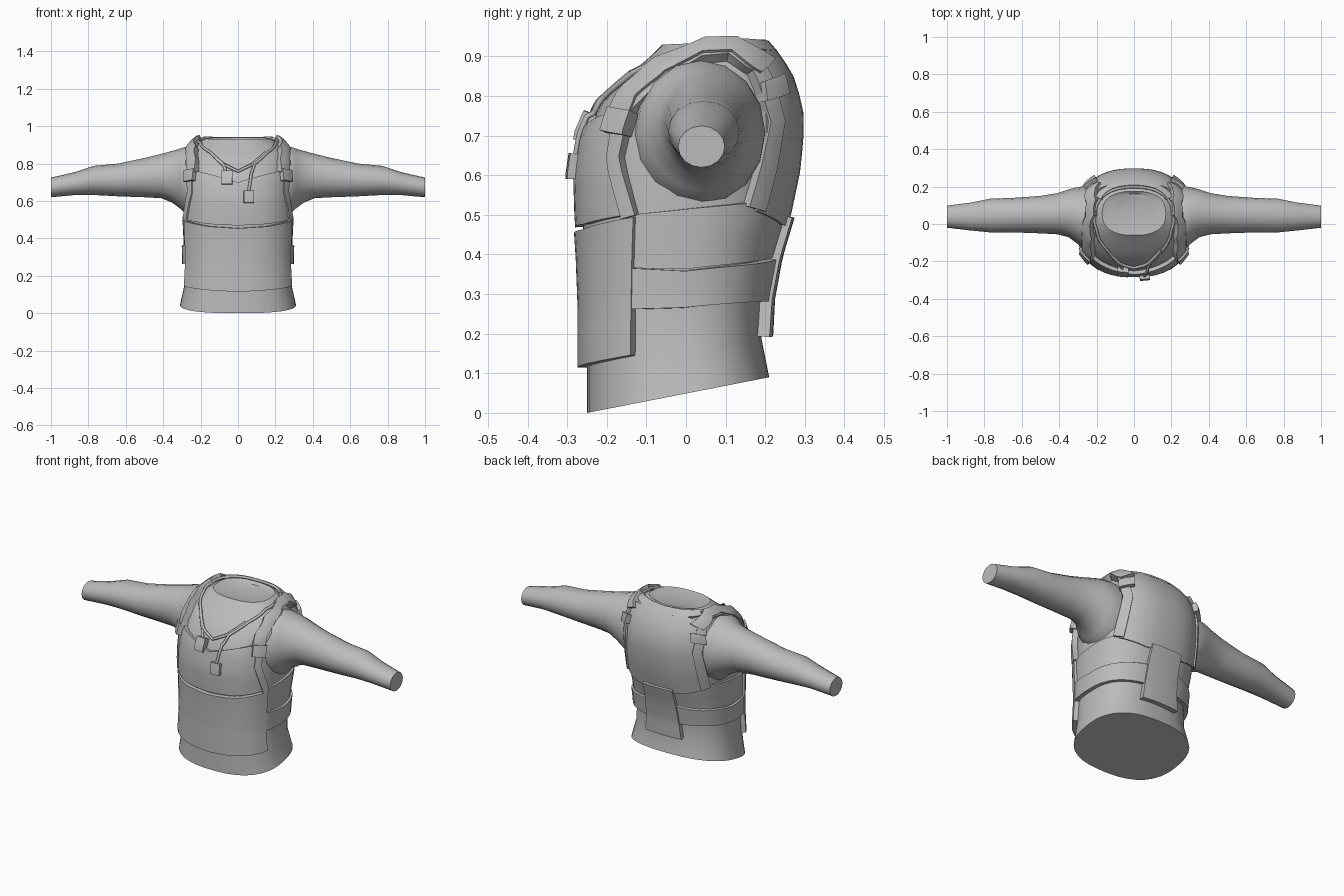
import bpy, bmesh
from math import sin, cos, radians, tau
from mathutils import Vector

if "Cube" in bpy.data.objects:
    bpy.data.objects.remove(bpy.data.objects["Cube"])

grey = bpy.data.materials.new("plain grey")
grey.use_nodes = True
grey.diffuse_color = (0.5, 0.5, 0.5, 1)
bsdf = next(n for n in grey.node_tree.nodes if n.type == 'BSDF_PRINCIPLED')
bsdf.inputs["Base Color"].default_value = (0.5, 0.5, 0.5, 1)

# Torso levels: front height, back height, half width, front y, back y
LEVELS = [
    (0.00, 0.09, 0.310, -0.250, 0.210), (0.12, 0.19, 0.285, -0.250, 0.190),
    (0.27, 0.29, 0.277, -0.250, 0.195), (0.40, 0.40, 0.280, -0.255, 0.215),
    (0.50, 0.50, 0.285, -0.262, 0.245), (0.60, 0.62, 0.287, -0.265, 0.270),
    (0.70, 0.74, 0.285, -0.250, 0.280), (0.78, 0.83, 0.277, -0.215, 0.260),
    (0.85, 0.89, 0.255, -0.150, 0.225), (0.90, 0.925, 0.210, -0.090, 0.195),
    (0.93, 0.94, 0.170, -0.060, 0.175)]


def skin(angle, level):
    """Point on the torso; angle in degrees from the front towards +x."""
    level = min(max(level, 0), LEVELS[-1][0])
    i = next(k for k in range(len(LEVELS) - 1) if level <= LEVELS[k + 1][0])
    a, b = LEVELS[i], LEVELS[i + 1]
    f = (level - a[0]) / (b[0] - a[0])
    zf, zb, rx, yf, yb = (p + (q - p) * f for p, q in zip(a, b))
    s, c = sin(radians(angle)), -cos(radians(angle))
    r = (abs(s) ** 2.5 + abs(c) ** 2.5) ** (-1 / 2.5)
    y = (yf + yb) / 2 + c * r * (yb - yf) / 2
    return Vector((rx * s * r, y, zf + (zb - zf) * (y - yf) / (yb - yf)))


def raised(angle, level, off):
    """Torso point pushed out along the surface normal."""
    du = skin(angle + 1, level) - skin(angle - 1, level)
    dv = skin(angle, level + 0.02) - skin(angle, level - 0.02)
    return skin(angle, level) + du.cross(dv).normalized() * off


def finish(name, bm, thickness=0):
    mesh = bpy.data.meshes.new(name)
    bm.to_mesh(mesh)
    bm.free()
    obj = bpy.data.objects.new(name, mesh)
    bpy.context.collection.objects.link(obj)
    mesh.materials.append(grey)
    bpy.ops.object.select_all(action='DESELECT')
    obj.select_set(True)
    bpy.context.view_layer.objects.active = obj
    if thickness:
        mod = obj.modifiers.new("thickness", 'SOLIDIFY')
        mod.thickness, mod.offset = thickness, -1
        bpy.ops.object.modifier_apply(modifier=mod.name)
    bpy.ops.object.shade_smooth_by_angle(angle=radians(35))
    return obj


def loft(name, rings):
    """Skin closed rings of points and cap both ends."""
    bm = bmesh.new()
    loops = [[bm.verts.new(p) for p in ring] for ring in rings]
    n = len(loops[0])
    for a, b in zip(loops, loops[1:]):
        for i in range(n):
            bm.faces.new((a[i], a[(i + 1) % n], b[(i + 1) % n], b[i]))
    bm.faces.new(loops[0])
    bm.faces.new(loops[-1])
    bmesh.ops.recalc_face_normals(bm, faces=bm.faces)
    return finish(name, bm)


def resample(line, steps):
    pts = []
    for (a, v), (b, w) in zip(line, line[1:]):
        pts += [(a + (b - a) * k / steps, v + (w - v) * k / steps) for k in range(steps)]
    return pts + [line[-1]]


def panel(name, edge_a, edge_b, off, cols=6, steps=4, side=1):
    """Thick plate lying on the torso between two (angle, level) edges."""
    bm = bmesh.new()
    rows = []
    for (a, v), (b, w) in zip(resample(edge_a, steps), resample(edge_b, steps)):
        rows.append([bm.verts.new(raised(side * (a + (b - a) * k / cols),
                                         v + (w - v) * k / cols, off))
                     for k in range(cols + 1)])
    for p, q in zip(rows, rows[1:]):
        for k in range(cols):
            bm.faces.new((p[k], p[k + 1], q[k + 1], q[k]))
    bm.normal_update()
    centre = Vector((0, 0, 0.4))
    if sum(f.normal.dot(f.calc_center_median() - centre) for f in bm.faces) < 0:
        bmesh.ops.reverse_faces(bm, faces=bm.faces)
    return finish(name, bm, off + 0.012)


# Shirt body with a sunken neck cap
angles = [360 * k / 40 for k in range(40)]
rings = [[skin(a, lv[0]) for a in angles] for lv in LEVELS]
neck = Vector((0, 0.06, 0.925))
rings.append([neck + Vector((0.125 * sin(radians(a)), -0.1 * cos(radians(a)), 0))
              for a in angles])
loft("shirt_body", rings)

# Sleeves: x, lowest y, highest y, lowest z, highest z
SLEEVE = [(0.20, -0.14, 0.20, 0.51, 0.89), (0.28, -0.125, 0.20, 0.53, 0.89),
          (0.31, -0.10, 0.195, 0.56, 0.88), (0.35, -0.07, 0.185, 0.59, 0.868),
          (0.41, -0.055, 0.165, 0.615, 0.852), (0.50, -0.05, 0.15, 0.62, 0.83),
          (0.64, -0.045, 0.14, 0.625, 0.80), (0.77, -0.045, 0.135, 0.632, 0.788),
          (0.87, -0.035, 0.115, 0.632, 0.755), (1.0, -0.02, 0.098, 0.62, 0.725)]
for side, word in ((1, "left"), (-1, "right")):
    loft(word + "_sleeve", [
        [Vector((side * x, (y0 + y1) / 2 + (y1 - y0) / 2 * cos(tau * k / 16),
                 (z0 + z1) / 2 + (z1 - z0) / 2 * sin(tau * k / 16))) for k in range(16)]
        for x, y0, y1, z0, z1 in SLEEVE])

    # Rim of the vest around the armhole
    panel(word + "_armhole_rim",
          [(65, .50), (55, .64), (57, .75), (72, .83), (90, .865),
           (110, .865), (124, .82), (130, .70), (124, .52)],
          [(58, .49), (48, .64), (49, .755), (60, .845), (88, .895),
           (115, .895), (134, .84), (139, .70), (134, .51)], 0.028, 3, side=side)
    # Strap over the shoulder and its buckles
    panel(word + "_shoulder_strap",
          [(56, .73), (58, .78), (68, .835), (90, .872), (112, .868), (128, .81)],
          [(44, .74), (46, .80), (55, .865), (88, .91), (118, .905), (142, .84)],
          0.036, 4, side=side)
    panel(word + "_front_buckle", [(57, .69), (58, .745)], [(45, .70), (45, .755)],
          0.046, 4, side=side)
    panel(word + "_back_buckle", [(127, .745), (127, .785)], [(141, .755), (141, .795)],
          0.046, 4, side=side)
    # Side belts running to the back strip
    panel(word + "_upper_belt", [(60, .365), (95, .36), (135, .38), (172, .40)],
          [(60, .50), (95, .515), (135, .53), (172, .50)], 0.012, 4, side=side)
    panel(word + "_lower_belt", [(60, .255), (95, .25), (135, .26), (172, .26)],
          [(60, .365), (95, .355), (135, .375), (172, .395)], 0.022, 4, side=side)

# Vest panels
panel("abdomen_panel", [(-64, .125), (-30, .12), (0, .115), (30, .12), (64, .125)],
      [(-64, .495), (-30, .465), (0, .455), (30, .465), (64, .495)], 0.024, 10)
panel("chest_panel", [(-60, .50), (-30, .478), (0, .47), (30, .478), (60, .50)],
      [(-50, .755), (-30, .735), (0, .695), (30, .735), (50, .755)], 0.020, 8)
panel("back_panel", [(130, .51), (155, .48), (180, .475), (205, .48), (230, .51)],
      [(128, .86), (150, .875), (180, .87), (210, .875), (232, .86)], 0.020, 10)
panel("back_collar", [(125, .885), (150, .87), (180, .865), (210, .87), (235, .885)],
      [(122, .915), (150, .905), (180, .90), (210, .905), (238, .915)], 0.020, 2)
panel("back_strip", [(158, .12), (180, .12), (202, .12)],
      [(162, .50), (180, .50), (198, .50)], 0.030, 10)


# Cord around the neck with two hanging ends
def cord(name, points):
    curve = bpy.data.curves.new(name, 'CURVE')
    curve.dimensions = '3D'
    curve.bevel_depth, curve.bevel_resolution = 0.008, 1
    spline = curve.splines.new('POLY')
    line = resample(points, 4)
    spline.points.add(len(line) - 1)
    for p, (a, v) in zip(spline.points, line):
        p.co = (*raised(a, v, 0.022 if v < 0.75 else 0.010), 1)
    curve.materials.append(grey)
    bpy.context.collection.objects.link(bpy.data.objects.new(name, curve))


cord("neck_cord", [(-12, .74), (-15, .78), (-32, .85), (-60, .895), (-90, .905),
                   (-135, .91), (-180, .905), (-225, .91), (-270, .905), (-300, .895),
                   (-325, .85), (-342, .79), (-346, .74), (-349, .65)])
cord("neckline_cord", [(-32, .85), (-16, .79), (0, .755), (16, .79), (32, .85)])
panel("right_cord_tag", [(-17, .685), (-17, .75)], [(-6, .685), (-6, .75)], 0.034, 2)
panel("left_cord_tag", [(6, .59), (6, .65)], [(16, .59), (16, .65)], 0.040, 2)
